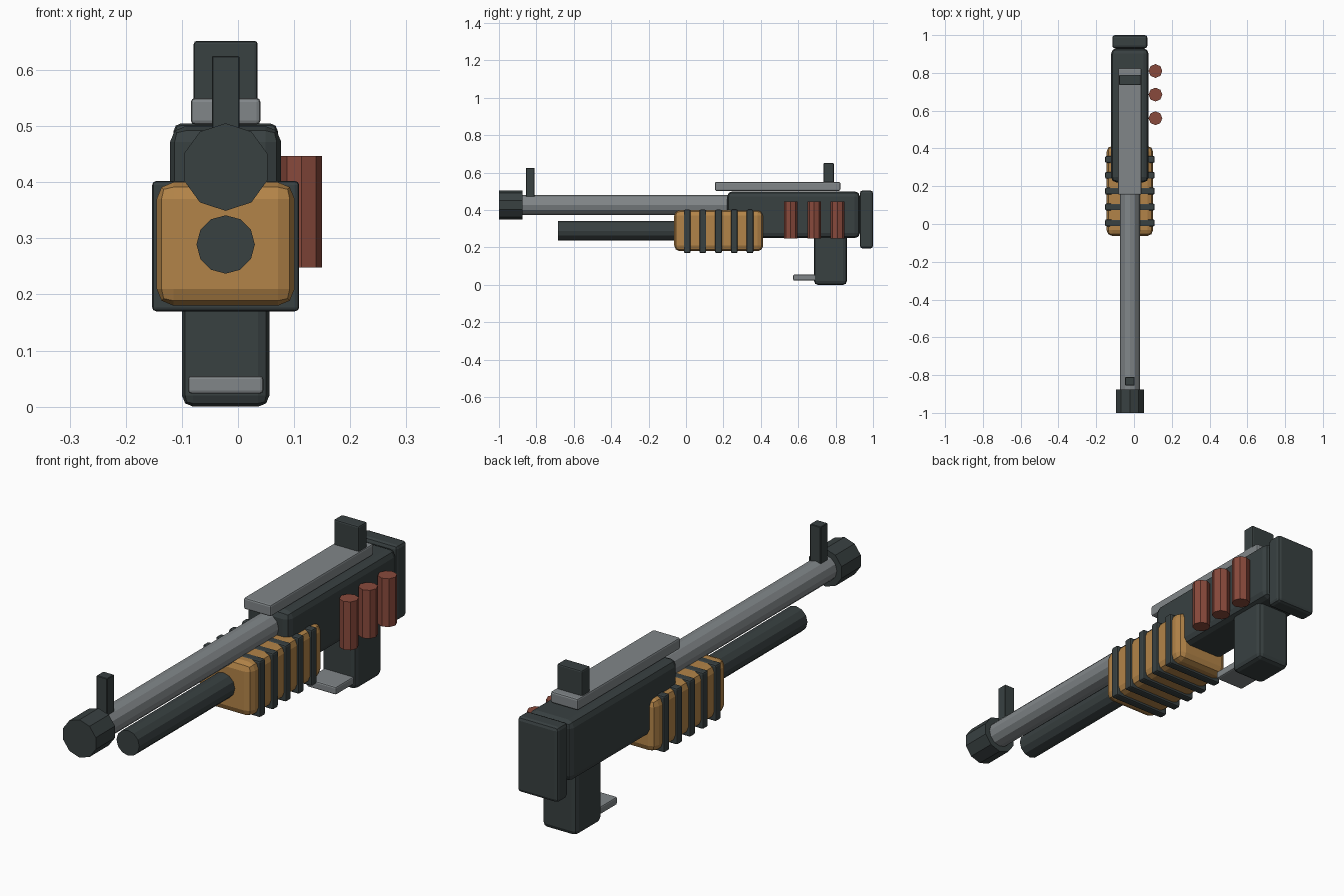
import bpy
import math

if "Cube" in bpy.data.objects:
    bpy.data.objects.remove(bpy.data.objects["Cube"])

CX = -0.022  # shared centre line of the gun body


def material(name, rgb):
    m = bpy.data.materials.new(name)
    m.diffuse_color = (*rgb, 1)
    m.use_nodes = True
    m.node_tree.nodes["Principled BSDF"].inputs["Base Color"].default_value = m.diffuse_color
    return m


DARK = material("dark_metal", (0.040, 0.052, 0.053))
GREY = material("grey_steel", (0.22, 0.24, 0.25))
WOOD = material("tan_wood", (0.45, 0.23, 0.065))
RED = material("shell_red", (0.25, 0.068, 0.045))


def box(name, x, y, z, mat, bevel=0.0, segments=2):
    """Bevelled block from (min, max) ranges on each axis."""
    bpy.ops.mesh.primitive_cube_add(size=1, location=[sum(r) / 2 for r in (x, y, z)])
    ob = bpy.context.object
    ob.name = name
    ob.scale = [r[1] - r[0] for r in (x, y, z)]
    bpy.ops.object.transform_apply(location=False, rotation=False, scale=True)
    ob.data.materials.append(mat)
    if bevel:
        mod = ob.modifiers.new("Bevel", "BEVEL")
        mod.width = bevel
        mod.segments = segments
    return ob


def tube(name, y, z, radius, mat, sides):
    """Faceted cylinder lying along the y axis, one corner pointing up."""
    bpy.ops.mesh.primitive_cylinder_add(
        vertices=sides, radius=radius, depth=y[1] - y[0],
        location=(CX, sum(y) / 2, z), rotation=(math.pi / 2, 0, 0))
    ob = bpy.context.object
    ob.name = name
    ob.data.materials.append(mat)
    return ob


def span(width):
    return (CX - width / 2, CX + width / 2)


# Barrel, muzzle and magazine tube
tube("barrel", (-0.90, 0.30), 0.427, 0.053, GREY, 12)
tube("muzzle", (-1.0, -0.875), 0.427, 0.078, DARK, 10)
tube("magazine_tube", (-0.685, 0.10), 0.289, 0.052, DARK, 12)

# Receiver, butt plate and grip
box("receiver", span(0.198), (0.22, 0.93), (0.25, 0.50), DARK, 0.028)
box("butt_plate", span(0.186), (0.93, 1.0), (0.195, 0.505), DARK, 0.014)
box("grip", span(0.156), (0.685, 0.86), (0.0, 0.27), DARK, 0.02)
box("trigger_plate", span(0.134), (0.573, 0.70), (0.023, 0.055), GREY, 0.006)

# Top rail and sights
box("top_rail", span(0.124), (0.155, 0.825), (0.503, 0.55), GREY, 0.007)
box("rear_sight", span(0.114), (0.735, 0.79), (0.54, 0.652), DARK, 0.006)
box("front_sight", span(0.049), (-0.855, -0.81), (0.465, 0.625), DARK, 0.002, 1)

# Pump handle with wrap-around bands
box("pump_handle", span(0.246), (-0.063, 0.413), (0.18, 0.40), WOOD, 0.03)
for i in range(5):
    y = 0.006 + 0.084 * i
    box(f"pump_band_{i + 1}", span(0.262), (y - 0.018, y + 0.018),
        (0.17, 0.402), DARK, 0.007)

# Spare shells on the right side
for i in range(3):
    bpy.ops.mesh.primitive_cylinder_add(
        vertices=8, radius=0.0366, depth=0.199,
        location=(0.1135, 0.56 + 0.125 * i, 0.3475))
    shell = bpy.context.object
    shell.name = f"shell_{i + 1}"
    shell.data.materials.append(RED)
